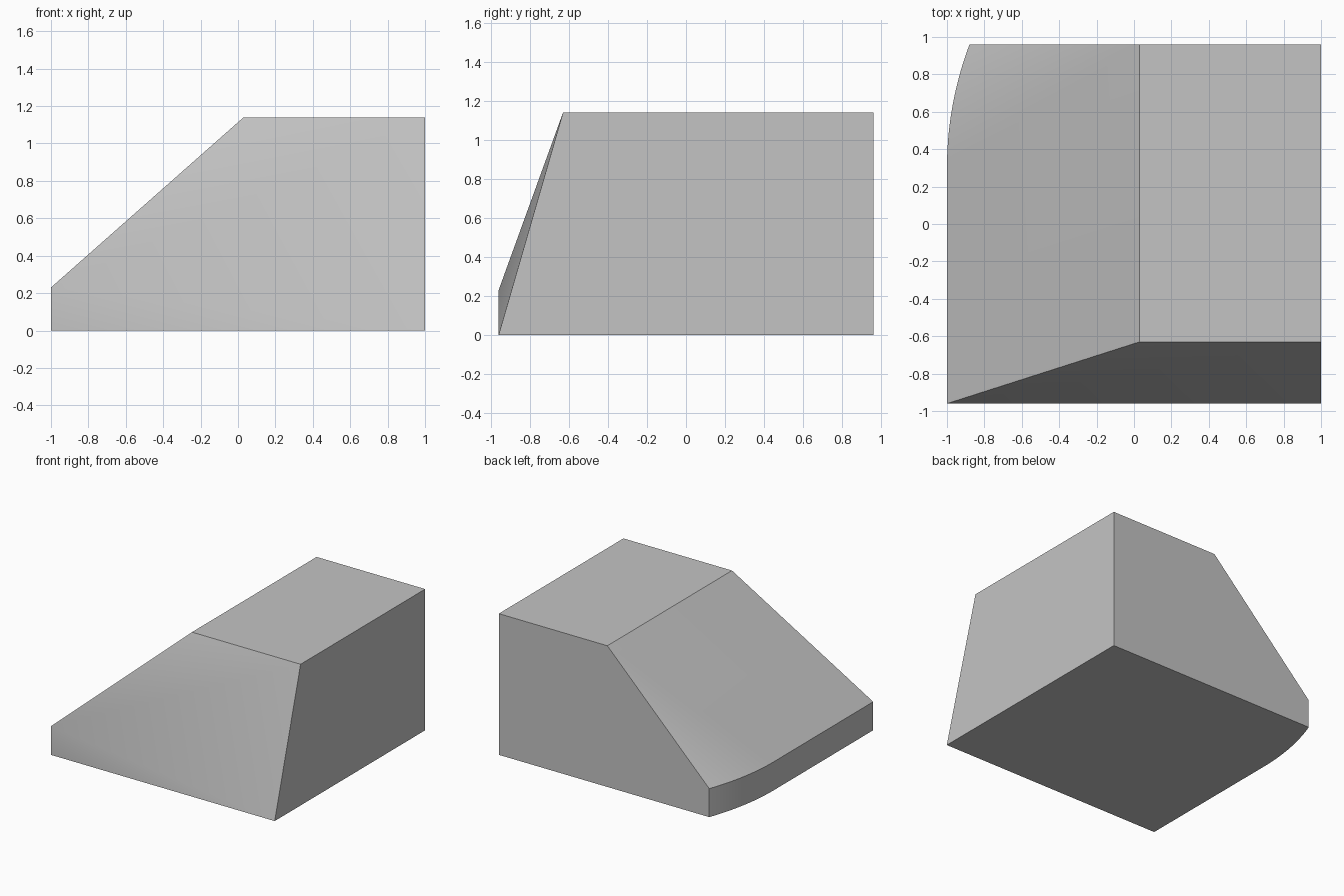
import bpy
import bmesh
import math

cube = bpy.data.objects.get("Cube")
if cube:
    bpy.data.objects.remove(cube, do_unlink=True)

# Main dimensions
FRONT, BACK = -0.96, 0.96
TOP, LIP = 1.14, 0.23
RIDGE_X, RIDGE_FRONT = 0.03, -0.63
ARC_START, ARC_STEPS = 0.30, 14
RADIUS = 1.87

# Plain grey material
grey = bpy.data.materials.new("plain_grey")
grey.use_nodes = True
colour = (0.55, 0.55, 0.55, 1)
grey.diffuse_color = colour
grey.node_tree.nodes["Principled BSDF"].inputs["Base Color"].default_value = colour

# Plan outline of the low wall: straight edge running into a shallow arc
sweep = math.asin((BACK - ARC_START) / RADIUS)
outline = [(-1, FRONT)]
for i in range(ARC_STEPS + 1):
    a = sweep * i / ARC_STEPS
    outline.append((-1 + RADIUS * (1 - math.cos(a)), ARC_START + RADIUS * math.sin(a)))

bm = bmesh.new()
base = [bm.verts.new((x, y, 0)) for x, y in outline]
lip = [bm.verts.new((x, y, LIP)) for x, y in outline]
base_back = bm.verts.new((1, BACK, 0))
base_front = bm.verts.new((1, FRONT, 0))
ridge_front = bm.verts.new((RIDGE_X, RIDGE_FRONT, TOP))
ridge_back = bm.verts.new((RIDGE_X, BACK, TOP))
top_front = bm.verts.new((1, RIDGE_FRONT, TOP))
top_back = bm.verts.new((1, BACK, TOP))

# Low wall, and the slope fanning from the ridge to the arc
for i in range(len(base) - 1):
    bm.faces.new((base[i], lip[i], lip[i + 1], base[i + 1]))
    if i:
        bm.faces.new((lip[i], ridge_back, lip[i + 1]))
bm.faces.new((lip[0], ridge_front, ridge_back, lip[1]))

# Top, side, back and underside
bm.faces.new((ridge_front, top_front, top_back, ridge_back))
bm.faces.new((base_front, base_back, top_back, top_front))
bm.faces.new((base_back, base[-1], lip[-1], ridge_back, top_back))
bm.faces.new(base + [base_back, base_front])

# Twisted front face
bm.faces.new((base[0], base_front, lip[0]))
bm.faces.new((lip[0], base_front, top_front))
bm.faces.new((lip[0], top_front, ridge_front))

bmesh.ops.recalc_face_normals(bm, faces=bm.faces)
mesh = bpy.data.meshes.new("sloped_block")
bm.to_mesh(mesh)
bm.free()
mesh.materials.append(grey)
block = bpy.data.objects.new("sloped_block", mesh)
bpy.context.collection.objects.link(block)

# Smooth the curved areas, keep the edges sharp
bpy.ops.object.select_all(action="DESELECT")
block.select_set(True)
bpy.context.view_layer.objects.active = block
bpy.ops.object.shade_smooth_by_angle(angle=math.radians(30))
